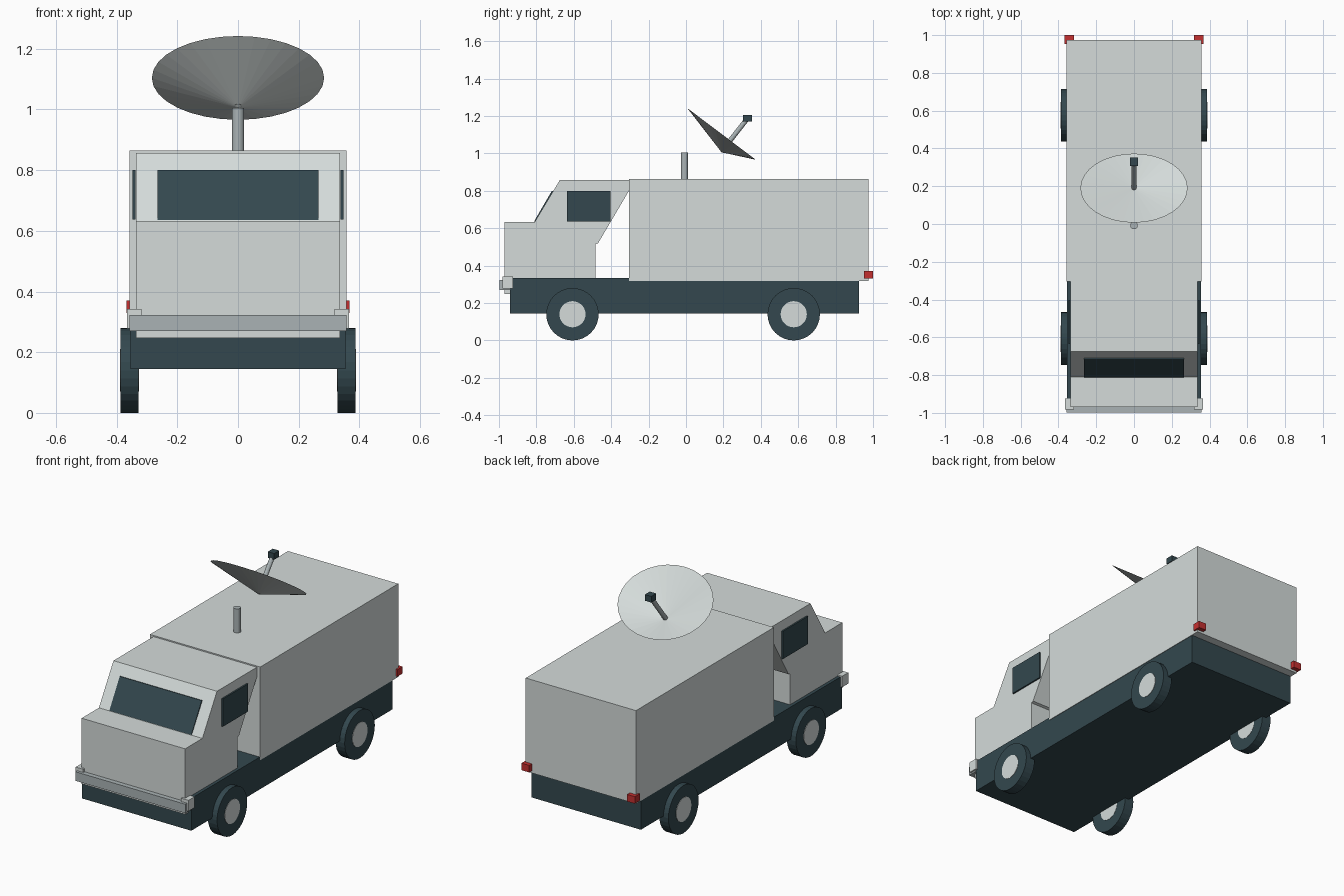
import bpy, bmesh
from math import sin, cos, pi
from mathutils import Vector

cube = bpy.data.objects.get("Cube")
if cube:
    bpy.data.objects.remove(cube, do_unlink=True)


def material(name, rgb):
    m = bpy.data.materials.new(name)
    m.use_nodes = True
    m.diffuse_color = (*rgb, 1)
    m.node_tree.nodes["Principled BSDF"].inputs["Base Color"].default_value = (*rgb, 1)
    return m


WHITE = material("pale grey paint", (0.66, 0.71, 0.70))
DARK = material("dark slate", (0.033, 0.064, 0.077))
METAL = material("grey metal", (0.40, 0.45, 0.46))
RED = material("red lamp", (0.55, 0.03, 0.03))


def finish(name, bm, mat, recalc=True):
    if recalc:
        bmesh.ops.recalc_face_normals(bm, faces=bm.faces)
    mesh = bpy.data.meshes.new(name)
    bm.to_mesh(mesh)
    bm.free()
    mesh.materials.append(mat)
    ob = bpy.data.objects.new(name, mesh)
    bpy.context.collection.objects.link(ob)
    return ob


def box(name, xs, ys, zs, mat):
    bm = bmesh.new()
    bmesh.ops.create_cube(bm, size=1)
    for v in bm.verts:
        v.co = [(r[0] + r[1]) / 2 + c * (r[1] - r[0]) for c, r in zip(v.co, (xs, ys, zs))]
    return finish(name, bm, mat)


def extruded(name, profile, half_width, mat):
    """Side profile of (y, z) points, extruded across x."""
    bm = bmesh.new()
    face = bm.faces.new([bm.verts.new((-half_width, y, z)) for y, z in profile])
    new = bmesh.ops.extrude_face_region(bm, geom=[face])["geom"]
    bmesh.ops.translate(bm, vec=(2 * half_width, 0, 0),
                        verts=[g for g in new if isinstance(g, bmesh.types.BMVert)])
    return finish(name, bm, mat)


def rod(name, start, end, radius, sides, mat):
    start, end = Vector(start), Vector(end)
    bm = bmesh.new()
    bmesh.ops.create_cone(bm, cap_ends=True, segments=sides, radius1=radius,
                          radius2=radius, depth=(end - start).length)
    turn = (end - start).to_track_quat('Z', 'Y').to_matrix()
    for v in bm.verts:
        v.co = turn @ v.co + (start + end) / 2
    return finish(name, bm, mat)


# Body
box("chassis", (-0.355, 0.355), (-0.94, 0.925), (0.145, 0.335), DARK)
box("cargo_box", (-0.358, 0.358), (-0.305, 0.975), (0.317, 0.864), WHITE)
extruded("cab", [(-0.97, 0.247), (-0.97, 0.632), (-0.81, 0.632), (-0.675, 0.857),
                 (-0.305, 0.857), (-0.305, 0.80), (-0.47, 0.52), (-0.485, 0.515),
                 (-0.485, 0.247)], 0.336, WHITE)
extruded("windshield", [(-0.813, 0.635), (-0.717, 0.80), (-0.709, 0.798), (-0.805, 0.635)],
         0.266, DARK)
box("front_bumper", (-0.357, 0.357), (-0.998, -0.94), (0.27, 0.323), METAL)

# Paired parts
for side, s in (("left", 1), ("right", -1)):
    def span(a, b):
        return sorted((s * a, s * b))
    box(side + "_window", span(0.338, 0.347), (-0.635, -0.403), (0.637, 0.80), DARK)
    box(side + "_bumper_corner", span(0.318, 0.366), (-0.982, -0.925), (0.278, 0.342), WHITE)
    box(side + "_tail_lamp", span(0.318, 0.368), (0.953, 1.0), (0.33, 0.371), RED)
    for end, y in (("front", -0.607), ("rear", 0.576)):
        rod(f"{end}_{side}_tyre", (s * 0.328, y, 0.14), (s * 0.387, y, 0.14), 0.14, 32, DARK)
        rod(f"{end}_{side}_hub", (s * 0.327, y, 0.14), (s * 0.389, y, 0.14), 0.07, 32, WHITE)

# Mast and dish
rod("mast", (0, -0.008, 0.86), (0, -0.008, 1.005), 0.02, 16, METAL)
bm = bmesh.new()
apex = bm.verts.new((0, 0.19, 1.006))
steps = 32
rim = [bm.verts.new((0.284 * cos(a), 0.19 + 0.183 * sin(a), 1.104 - 0.138 * sin(a)))
       for a in (2 * pi * i / steps for i in range(steps))]
for i in range(steps):
    bm.faces.new((apex, rim[i], rim[(i + 1) % steps]))
finish("dish", bm, WHITE, recalc=False)
rod("feed_arm", (0, 0.19, 1.01), (0, 0.328, 1.186), 0.013, 12, METAL)
box("feed_head", (-0.021, 0.021), (0.306, 0.352), (1.17, 1.206), DARK)
